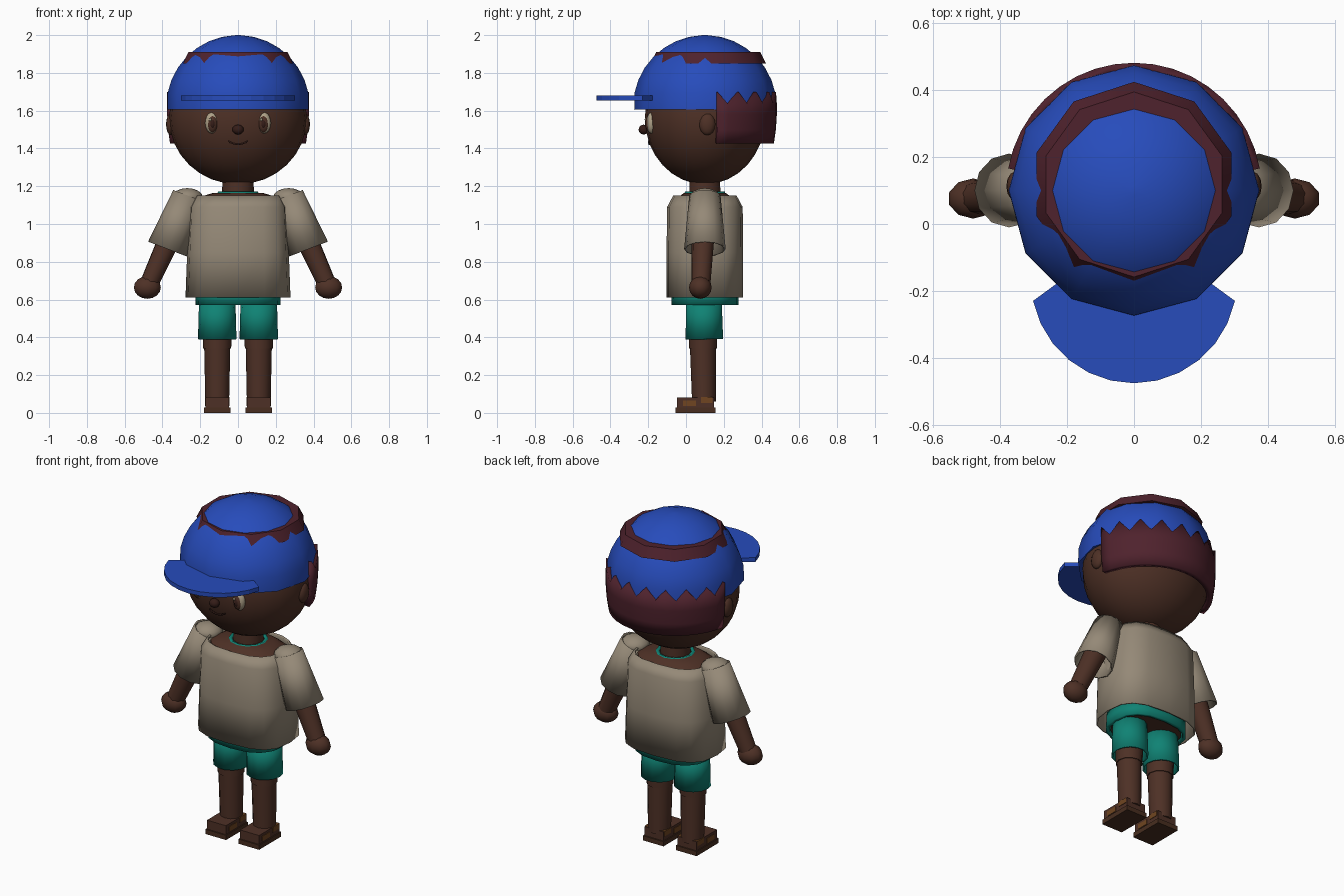
import bpy, bmesh
from math import sin, cos, pi, radians
from mathutils import Vector, Matrix

if "Cube" in bpy.data.objects:
    bpy.data.objects.remove(bpy.data.objects["Cube"])


def material(name, r, g, b):
    m = bpy.data.materials.new(name)
    m.use_nodes = True
    m.diffuse_color = (r, g, b, 1)
    m.node_tree.nodes["Principled BSDF"].inputs["Base Color"].default_value = (r, g, b, 1)
    return m


SKIN = material("dark skin", .076, .03, .019)
BLUE = material("cap blue", .02, .072, .5)
HAIR = material("burgundy hair", .078, .016, .026)
SHIRT = material("shirt beige", .3, .25, .185)
TEAL = material("shorts teal", .005, .225, .175)
STRAP = material("strap tan", .16, .06, .015)
SOLE = material("sole brown", .065, .027, .014)
PALE = material("eye pale", .42, .35, .24)
DARK = material("feature dark brown", .035, .012, .009)


def finish(name, bm, mat, matrix=None, thick=0, smooth=True):
    """Turn a bmesh into a finished object."""
    bmesh.ops.recalc_face_normals(bm, faces=bm.faces)
    me = bpy.data.meshes.new(name)
    bm.to_mesh(me)
    bm.free()
    ob = bpy.data.objects.new(name, me)
    bpy.context.scene.collection.objects.link(ob)
    me.materials.append(mat)
    if matrix:
        me.transform(matrix)
    if smooth:
        bpy.ops.object.select_all(action='DESELECT')
        ob.select_set(True)
        bpy.context.view_layer.objects.active = ob
        bpy.ops.object.shade_smooth_by_angle(angle=radians(50))
    if thick:
        mod = ob.modifiers.new("thickness", 'SOLIDIFY')
        mod.thickness = thick
    return ob


def signed_pow(v, e):
    return (abs(v) ** e) * (1 if v >= 0 else -1)


def loft(name, rings, mat, sides=16, e=1, cy=0, caps=True, matrix=None, thick=0, turn=0):
    """Skin rings given as (z, x radius, y radius); e below 1 squares them off."""
    bm = bmesh.new()
    loops = []
    for z, rx, ry in rings:
        ang = [2 * pi * i / sides + turn for i in range(sides)]
        loops.append([bm.verts.new((rx * signed_pow(cos(a), e),
                                    cy + ry * signed_pow(sin(a), e), z)) for a in ang])
    for a, b in zip(loops, loops[1:]):
        for i in range(sides):
            j = (i + 1) % sides
            bm.faces.new((a[i], a[j], b[j], b[i]))
    if caps:
        bm.faces.new(loops[0])
        bm.faces.new(loops[-1])
    return finish(name, bm, mat, matrix, thick)


def tube(name, p0, p1, r0, r1, mat, sides=10, caps=True, thick=0):
    p0, p1 = Vector(p0), Vector(p1)
    d = p1 - p0
    m = Matrix.Translation(p0) @ d.to_track_quat('Z', 'Y').to_matrix().to_4x4()
    return loft(name, [(0, r0, r0), (d.length, r1, r1)], mat, sides, 1, 0, caps, m, thick)


def ball(name, centre, size, mat, u=16, v=10):
    bm = bmesh.new()
    bmesh.ops.create_uvsphere(bm, u_segments=u, v_segments=v, radius=1)
    m = Matrix.Translation(centre) @ Matrix.Diagonal((*size, 1))
    return finish(name, bm, mat, m)


def box(name, centre, size, mat):
    bm = bmesh.new()
    bmesh.ops.create_cube(bm, size=1)
    m = Matrix.Translation(centre) @ Matrix.Diagonal((*size, 1))
    return finish(name, bm, mat, m, smooth=False)


CY = .1  # depth of the body axis

# head and neck
ball("head", (0, CY, 1.56), (.365, .318, .35), SKIN, 24, 16)
tube("neck", (0, CY, 1.12), (0, CY, 1.26), .085, .082, SKIN, 14)

# cap dome, brim and the hair showing through
dome = [(1.605, .374, .374)]
for k in range(1, 9):
    a = radians(k * 11)
    dome.append((1.62 + .38 * sin(a), .38 * cos(a), .38 * cos(a)))
loft("cap_dome", dome, BLUE, 12, cy=CY)

bm = bmesh.new()
arc = [radians(192 + 156 * i / 12) for i in range(13)]
pts = [(-.22, -.17)] + [(.308 * cos(a), -.165 + .31 * sin(a)) for a in arc] + [(.22, -.17), (0, -.1)]
face = bm.faces.new([bm.verts.new((x, y, 1.655)) for x, y in pts])
up = bmesh.ops.extrude_face_region(bm, geom=[face])["geom"]
bmesh.ops.translate(bm, vec=(0, 0, .025), verts=[g for g in up if isinstance(g, bmesh.types.BMVert)])
finish("cap_brim", bm, BLUE, smooth=False)

loft("hair_crown", [(1.85, .306, .306), (1.91, .276, .276)], HAIR, 10, cy=.118, turn=pi / 2)

# hair around the back of the head, with a ragged upper edge
bm = bmesh.new()
STEPS = 18
cols = []
for i in range(STEPS + 1):
    a = radians(10 + 160 * i / STEPS)
    top = 1.7 if i % 2 == 0 else 1.635
    cols.append([bm.verts.new((r * cos(a), CY + r * sin(a), z))
                 for z, r in ((1.425, .365), (1.5, .376), (1.58, .381), (top, .381))])
for a, b in zip(cols, cols[1:]):
    for k in range(3):
        bm.faces.new((a[k], b[k], b[k + 1], a[k + 1]))
finish("hair_back", bm, HAIR, thick=.035)

# face
ball("nose", (0, -.224, 1.5), (.03, .027, .026), DARK, 12, 8)
bm = bmesh.new()
lower, upper = [], []
for i in range(9):
    t = i / 4 - 1
    x, z = .05 * t, 1.422 + .016 * t * t
    y = CY - .318 * (1 - (x / .365) ** 2 - ((z - 1.56) / .35) ** 2) ** .5 - .006
    lower.append(bm.verts.new((x, y, z - .004)))
    upper.append(bm.verts.new((x, y, z + .004)))
for i in range(8):
    bm.faces.new((lower[i], lower[i + 1], upper[i + 1], upper[i]))
finish("mouth", bm, DARK, thick=.008)

for s, side in ((1, "left"), (-1, "right")):
    # eyes and ears
    ball(side + "_eye_white", (s * .138, -.183, 1.535), (.036, .026, .056), PALE)
    ball(side + "_iris", (s * .136, -.19, 1.531), (.028, .024, .047), SKIN)
    ball(side + "_pupil", (s * .135, -.2, 1.53), (.015, .018, .027), DARK)
    ball(side + "_eye_glint", (s * .135 - .012, -.213, 1.553), (.007, .006, .009), PALE, 8, 6)
    ball(side + "_ear", (s * .355, .113, 1.528), (.026, .043, .058), SKIN, 12, 8)

    # sleeves, arms and hands
    tube(side + "_sleeve", (s * .265, CY, 1.15), (s * .373, CY, .868), .083, .11,
         SHIRT, 12, False, .008)
    ball(side + "_shoulder", (s * .268, CY, 1.14), (.082, .083, .05), SHIRT, 12, 8)
    tube(side + "_arm", (s * .3, .095, 1.06), (s * .468, .08, .69), .066, .05, SKIN)
    ball(side + "_hand", (s * .48, .076, .664), (.075, .06, .06), SKIN, 10, 8)

    # shorts legs and bare legs
    tube(side + "_shorts_leg", (s * .11, .095, .6), (s * .11, .097, .39), .096, .102,
         TEAL, 14, False, .01)
    tube(side + "_thigh", (s * .11, .09, .58), (s * .11, .09, .34), .08, .074, SKIN, 12)
    tube(side + "_shin", (s * .11, .09, .345), (s * .11, .095, .06), .069, .063, SKIN, 12)

    # sandals
    box(side + "_sole", (s * .11, .05, .014), (.138, .21, .028), SOLE)
    box(side + "_foot", (s * .11, .05, .054), (.126, .195, .055), SKIN)
    box(side + "_toe_strap", (s * .11, .018, .051), (.132, .07, .03), STRAP)
    box(side + "_heel_strap", (s * .11, .11, .068), (.132, .06, .03), STRAP)

# torso, shirt and collar
loft("torso", [(.58, .2, .155), (1.13, .215, .155), (1.15, .18, .13), (1.165, .13, .11)],
     SKIN, 16, .8, CY)
loft("shirt", [(.612, .278, .203), (.85, .269, .203), (1.09, .259, .2), (1.15, .226, .168)],
     SHIRT, 16, .7, CY, False, thick=.01)
loft("collar", [(1.14, .118, .118), (1.172, .105, .105)], TEAL, 12, cy=CY, caps=False, thick=.025)
loft("shorts_waist", [(.572, .225, .178), (.66, .222, .176)], TEAL, 16, .8, CY, False, thick=.02)
